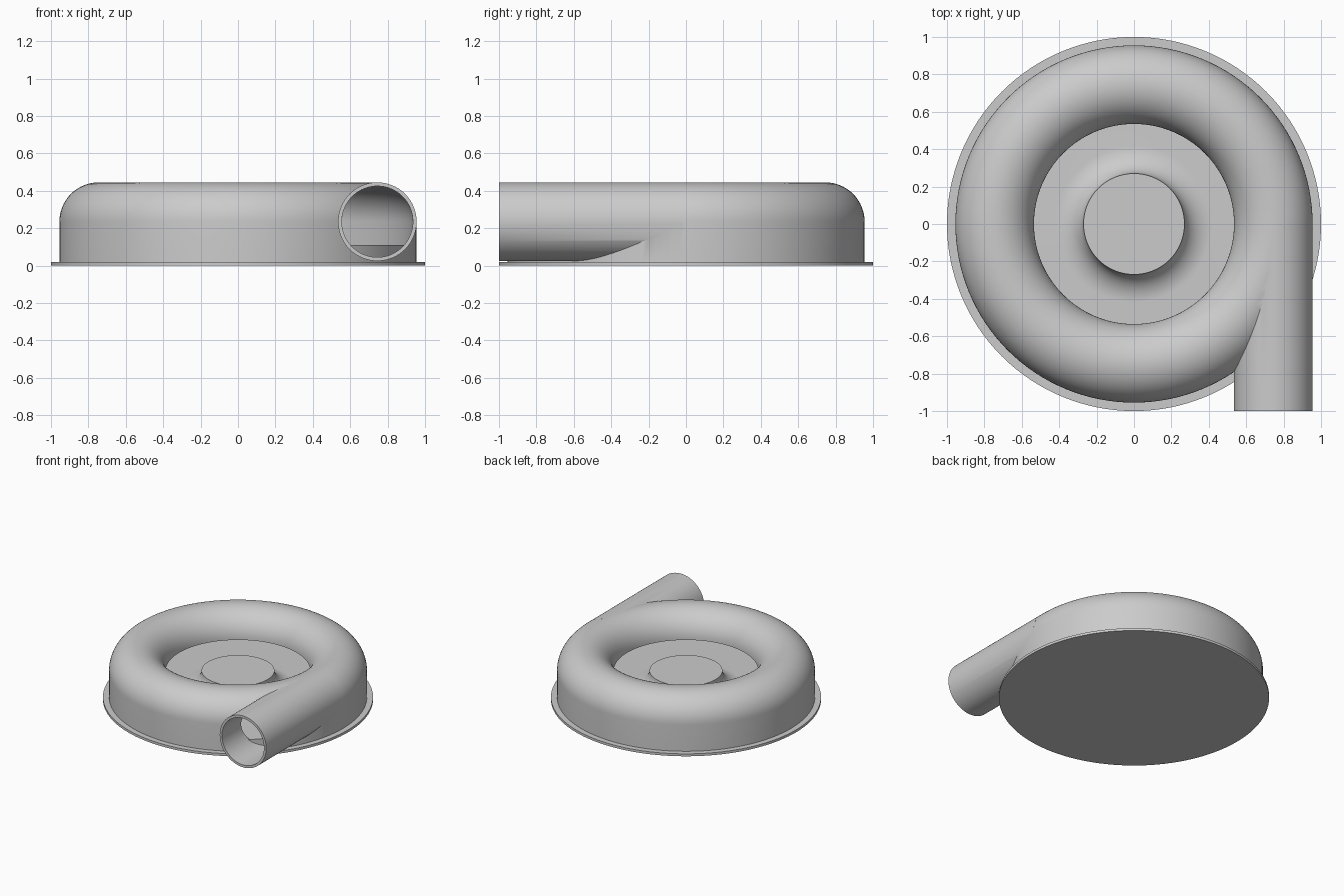
import bpy, bmesh, math
from mathutils import Matrix, Vector

if "Cube" in bpy.data.objects:
    bpy.data.objects.remove(bpy.data.objects["Cube"], do_unlink=True)

grey = bpy.data.materials.new("plain grey")
grey.use_nodes = True
colour = (0.6, 0.6, 0.6, 1)
grey.diffuse_color = colour
grey.node_tree.nodes["Principled BSDF"].inputs["Base Color"].default_value = colour

SEGMENTS = 128
RING = 0.745      # radius of the channel centre line
MID = 0.235       # height of the channel centre line
TUBE = 0.21       # outer radius of the channel and the outlet
WALL = 0.02


def make_object(name, bm):
    bmesh.ops.recalc_face_normals(bm, faces=bm.faces)
    mesh = bpy.data.meshes.new(name)
    bm.to_mesh(mesh)
    bm.free()
    mesh.materials.append(grey)
    obj = bpy.data.objects.new(name, mesh)
    bpy.context.collection.objects.link(obj)
    return obj


def lathe(name, profile, closed):
    """Spin a (radius, height) profile around z."""
    bm = bmesh.new()
    verts = [bm.verts.new((r, 0, z)) for r, z in profile]
    edges = [bm.edges.new(pair) for pair in zip(verts, verts[1:])]
    if closed:
        edges.append(bm.edges.new((verts[-1], verts[0])))
    bmesh.ops.spin(bm, geom=verts + edges, axis=(0, 0, 1), cent=(0, 0, 0),
                   angle=math.tau, steps=SEGMENTS, use_duplicate=False)
    bmesh.ops.remove_doubles(bm, verts=bm.verts, dist=0.0001)
    return make_object(name, bm)


def pipe(name, radius, start, end):
    """Solid cylinder along y on the outlet axis."""
    bm = bmesh.new()
    place = Matrix.Translation((RING, (start + end) / 2, MID)) @ Matrix.Rotation(math.pi / 2, 4, 'X')
    bmesh.ops.create_cone(bm, cap_ends=True, segments=96, radius1=radius,
                          radius2=radius, depth=abs(end - start), matrix=place)
    return make_object(name, bm)


def channel(radius, inner, bottom):
    """Half-round top on a straight outer wall."""
    steps = 32
    arc = [(RING + radius * math.cos(math.pi * i / steps),
            MID + radius * math.sin(math.pi * i / steps)) for i in range(steps + 1)]
    tail = [(inner, MID)] if inner < RING - radius - 0.001 else []
    return [(RING + radius, bottom)] + arc + tail + [(inner, bottom)]


def boolean(target, tool, operation):
    mod = target.modifiers.new(operation.lower(), 'BOOLEAN')
    mod.operation = operation
    mod.solver = 'EXACT'
    mod.object = tool
    bpy.context.view_layer.objects.active = target
    bpy.ops.object.modifier_apply(modifier=mod.name)
    bpy.data.objects.remove(tool, do_unlink=True)


# Spiral housing: solid ring joined to the outlet, then hollowed
housing = lathe("volute_housing", channel(TUBE, RING - TUBE, 0.015), True)
boolean(housing, pipe("outlet_pipe", TUBE, -0.02, -1.0), 'UNION')
boolean(housing, lathe("channel_cutter", channel(TUBE - WALL, 0.5, -0.05), True), 'DIFFERENCE')
boolean(housing, pipe("outlet_cutter", TUBE - WALL, -0.02, -1.1), 'DIFFERENCE')

# Base flange
flange = lathe("base_flange", [(0, 0), (1, 0), (1, 0.02), (0, 0.02)], False)

# Raised floor with a flared hub in the middle
floor_z, hub_r, flare_w = 0.11, 0.27, 0.15
flare = [(hub_r + flare_w * (1 - math.cos(a)), MID - (MID - floor_z) * math.sin(a))
         for a in (math.pi / 2 * i / 16 for i in range(17))]
hub = lathe("floor_and_hub", [(0, MID)] + flare + [(0.945, floor_z), (0.945, 0.01), (0, 0.01)], False)

# Smooth shading with crisp edges
bpy.ops.object.select_all(action='DESELECT')
for part in (housing, flange, hub):
    part.select_set(True)
bpy.context.view_layer.objects.active = housing
bpy.ops.object.shade_smooth_by_angle(angle=math.radians(30))
